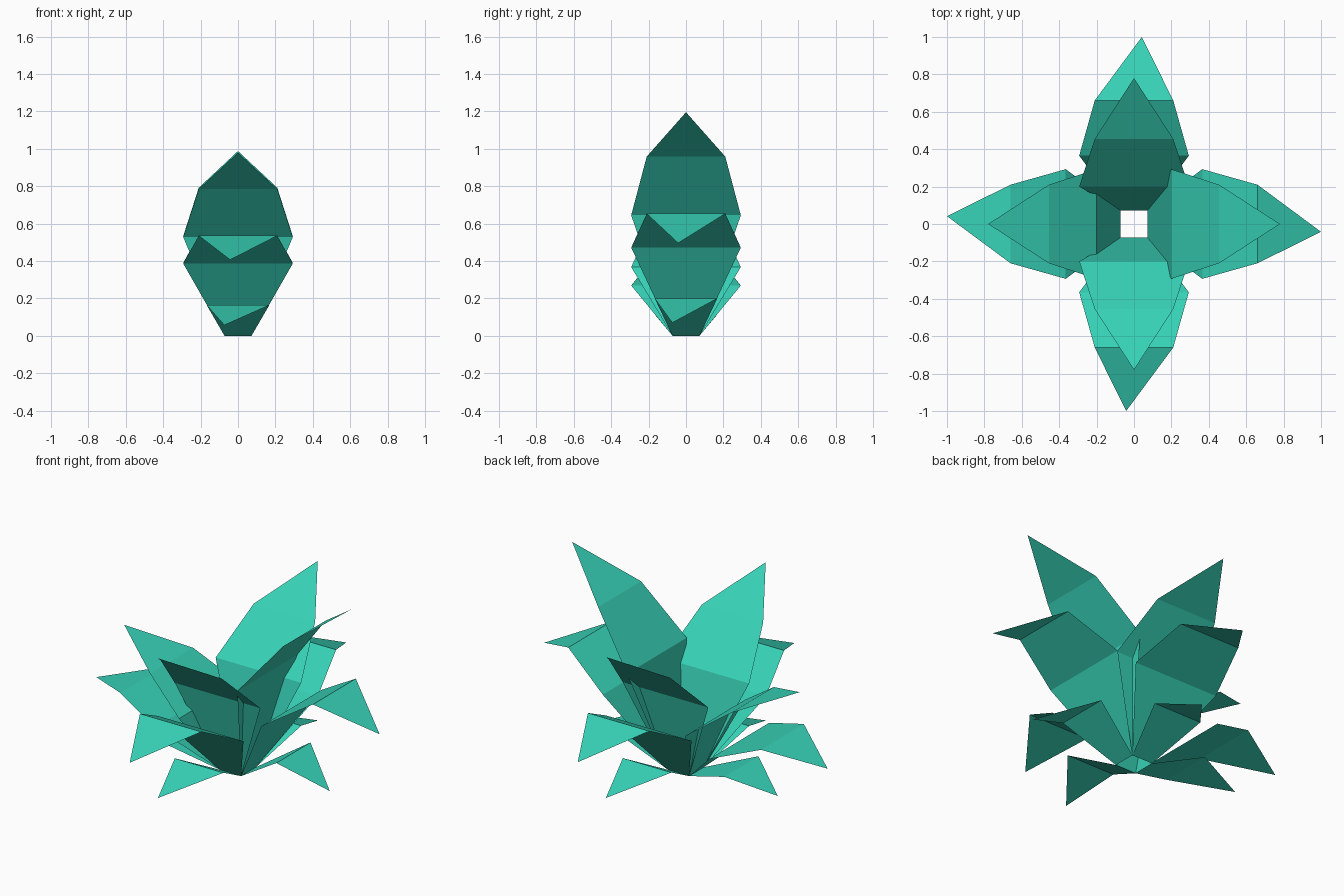
import bpy, bmesh, math
from mathutils import Matrix

if "Cube" in bpy.data.objects:
    bpy.data.objects.remove(bpy.data.objects["Cube"])

mat = bpy.data.materials.new("teal_leaf")
mat.diffuse_color = (0.038, 0.64, 0.47, 1)
mat.use_nodes = True
mat.node_tree.nodes["Principled BSDF"].inputs["Base Color"].default_value = mat.diffuse_color

# Leaf tiers: rows of (reach, half width, height), then tip (reach, sideways twist, height)
TIERS = {
    "upper_leaf": ([(0.072, 0.072, 0), (0.20, 0.293, 0.533), (0.455, 0.21, 0.792)], (0.78, 0.0, 0.988)),
    "middle_leaf": ([(0.072, 0.072, 0), (0.365, 0.293, 0.39), (0.66, 0.21, 0.54)], (1.0, 0.042, 0.41)),
    "lower_leaf": ([(0.072, 0.072, 0), (0.38, 0.167, 0.165), (0.68, 0.0, 0)][:2], (0.68, 0.073, 0.058)),
}

# Each side of the plant grows to a different height
SIDES = {"back": (0, 1.0), "left": (90, 0.69), "front": (180, 0.992), "right": (270, 1.21)}


def leaf(name, rows, tip, angle, height):
    bm = bmesh.new()
    pairs = [[bm.verts.new((s * w, r, z * height)) for s in (-1, 1)] for r, w, z in rows]
    for (a, b), (c, d) in zip(pairs, pairs[1:]):
        bm.faces.new((a, b, d, c))
    end = bm.verts.new((tip[1], tip[0], tip[2] * height))
    bm.faces.new((*pairs[-1], end))
    bm.transform(Matrix.Rotation(math.radians(angle), 4, 'Z'))
    mesh = bpy.data.meshes.new(name)
    bm.to_mesh(mesh)
    bm.free()
    mesh.materials.append(mat)
    bpy.context.collection.objects.link(bpy.data.objects.new(name, mesh))


for side, (angle, height) in SIDES.items():
    for tier, (rows, tip) in TIERS.items():
        leaf(f"{side}_{tier}", rows, tip, angle, height)
